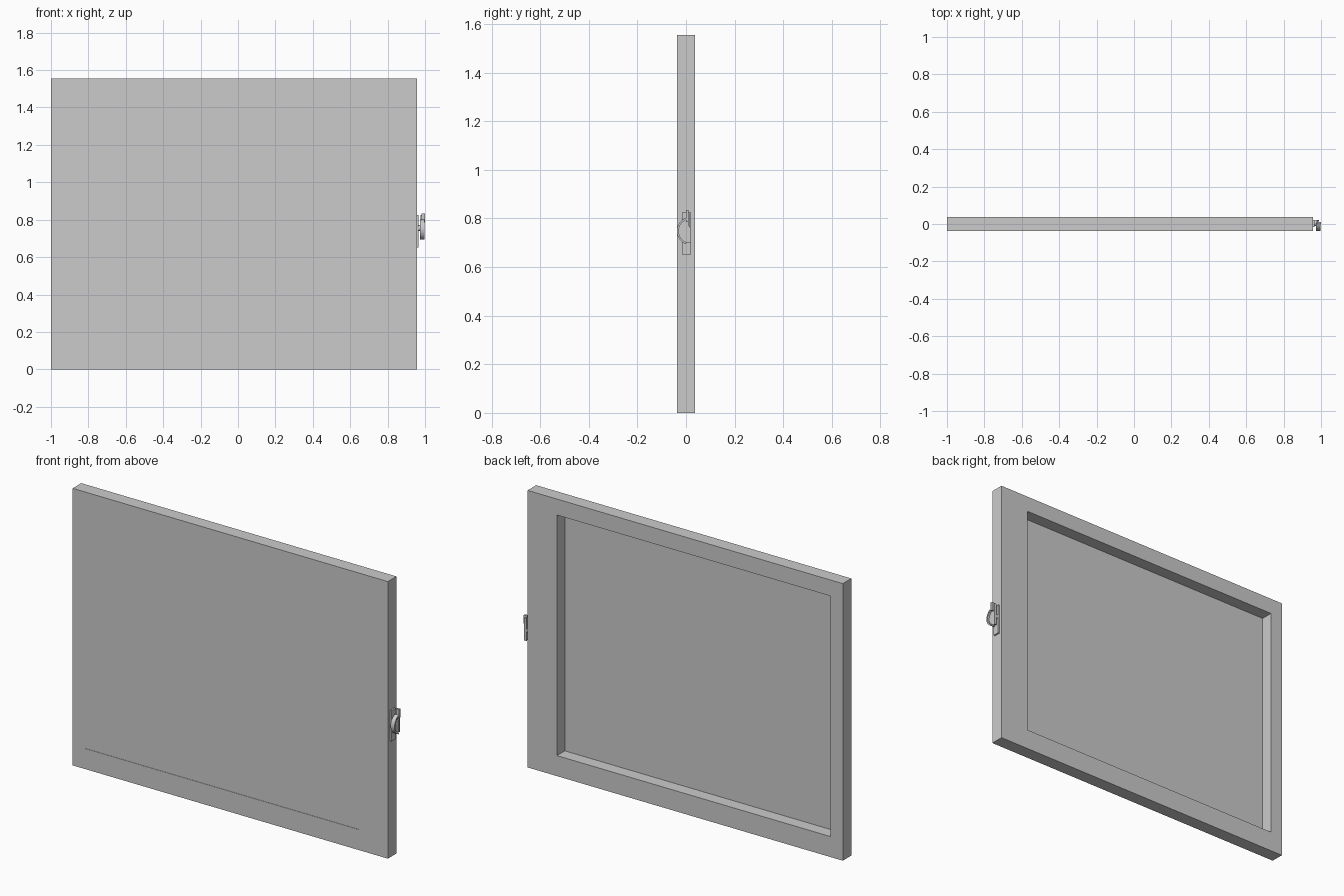
import bpy, bmesh, math

if "Cube" in bpy.data.objects:
    bpy.data.objects.remove(bpy.data.objects["Cube"])


def make_object(name, bm):
    bmesh.ops.recalc_face_normals(bm, faces=bm.faces)
    mesh = bpy.data.meshes.new(name)
    bm.to_mesh(mesh)
    bm.free()
    ob = bpy.data.objects.new(name, mesh)
    bpy.context.collection.objects.link(ob)
    return ob


def box(name, x, y, z):
    bm = bmesh.new()
    bmesh.ops.create_cube(bm, size=1)
    for v in bm.verts:
        v.co = [(r[0] + r[1]) / 2 + c * (r[1] - r[0]) for r, c in zip((x, y, z), v.co)]
    return make_object(name, bm)


def extrude_yz(name, outline, x0, x1):
    """Extrude a (y, z) outline along x."""
    bm = bmesh.new()
    a = [bm.verts.new((x0, y, z)) for y, z in outline]
    b = [bm.verts.new((x1, y, z)) for y, z in outline]
    n = len(a)
    bm.faces.new(a)
    bm.faces.new(b)
    for i in range(n):
        j = (i + 1) % n
        bm.faces.new((a[i], a[j], b[j], b[i]))
    return make_object(name, bm)


def arc(cy, cz, r, a0, a1, n):
    return [(cy + r * math.cos(math.radians(a0 + (a1 - a0) * i / n)),
             cz + r * math.sin(math.radians(a0 + (a1 - a0) * i / n))) for i in range(n + 1)]


# Sash frame: rectangular ring with an off-centre opening
def rectangle(bm, x0, x1, z0, z1, y):
    return [bm.verts.new((x, y, z)) for x, z in ((x0, z0), (x1, z0), (x1, z1), (x0, z1))]


bm = bmesh.new()
T = 0.038
loops = [rectangle(bm, *size, y) for size, y in (
    ((-1, 0.957, 0, 1.555), -T), ((-1, 0.957, 0, 1.555), T),
    ((-0.925, 0.775, 0.115, 1.465), T), ((-0.925, 0.775, 0.115, 1.465), -T))]
for k in range(4):
    p, q = loops[k], loops[(k + 1) % 4]
    for i in range(4):
        j = (i + 1) % 4
        bm.faces.new((p[i], p[j], q[j], q[i]))
make_object("sash_frame", bm)

# Pane set almost flush with the front
box("pane", (-0.925, 0.775), (-0.036, -0.032), (0.115, 1.465))

# Crescent latch on the right edge
box("latch_plate", (0.957, 0.966), (-0.017, 0.021), (0.652, 0.825))
hub = extrude_yz("latch_hub", arc(0.004, 0.755, 0.016, 0, 345, 23), 0.966, 0.982)
cam = extrude_yz("latch_cam", arc(0.019, 0.748, 0.052, 100, 245, 20) + [(0.019, 0.701)], 0.976, 0.986)
rim = extrude_yz("latch_rim",
                 arc(0.019, 0.748, 0.057, 110, 250, 20) + arc(0.019, 0.748, 0.049, 250, 110, 20),
                 0.974, 0.998)
box("latch_lever", (0.98, 1.0), (0.0, 0.011), (0.785, 0.834))
box("latch_back_edge", (0.976, 0.99), (0.015, 0.021), (0.698, 0.825))

for ob in (hub, cam, rim):
    bpy.ops.object.select_all(action='DESELECT')
    ob.select_set(True)
    bpy.context.view_layer.objects.active = ob
    bpy.ops.object.shade_smooth_by_angle()
